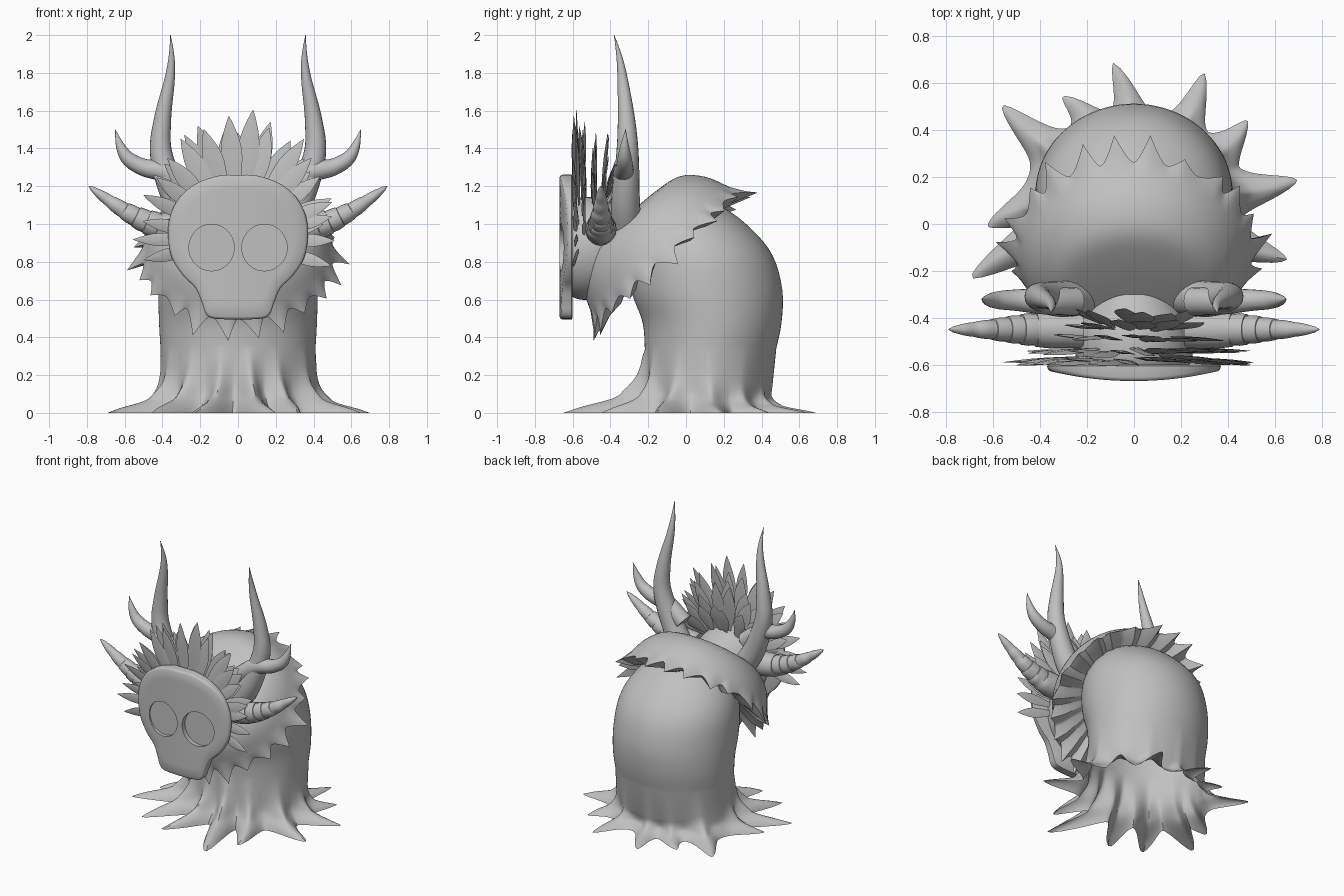
import bpy, bmesh, math, random
from math import sin, cos, pi, radians
from mathutils import Vector

if "Cube" in bpy.data.objects:
    bpy.data.objects.remove(bpy.data.objects["Cube"])

random.seed(4)
grey = bpy.data.materials.new("plain_grey")
grey.diffuse_color = (0.53, 0.53, 0.53, 1)
grey.use_nodes = True
grey.node_tree.nodes["Principled BSDF"].inputs["Base Color"].default_value = grey.diffuse_color


def finish(name, bm):
    bmesh.ops.recalc_face_normals(bm, faces=bm.faces)
    me = bpy.data.meshes.new(name)
    bm.to_mesh(me)
    bm.free()
    me.materials.append(grey)
    ob = bpy.data.objects.new(name, me)
    bpy.context.collection.objects.link(ob)
    return ob


def add_loft(bm, rings, cap_start=True, cap_end=True):
    """Skin a list of closed rings with quads."""
    rows = [[bm.verts.new(p) for p in ring] for ring in rings]
    n = len(rows[0])
    for a, b in zip(rows, rows[1:]):
        for i in range(n):
            j = (i + 1) % n
            bm.faces.new((a[i], a[j], b[j], b[i]))
    if cap_start:
        bm.faces.new(rows[0][::-1])
    if cap_end:
        bm.faces.new(rows[-1])


def spline(pts, steps, closed=False):
    """Catmull-Rom curve through tuples of any length."""
    n, out = len(pts), []
    get = (lambda i: pts[i % n]) if closed else (lambda i: pts[max(0, min(n - 1, i))])
    for i in range(n if closed else n - 1):
        p0, p1, p2, p3 = (get(i + k) for k in (-1, 0, 1, 2))
        for s in range(steps):
            t = s / steps
            out.append(tuple(
                0.5 * (2 * b + (c - a) * t + (2 * a - 5 * b + 4 * c - d) * t * t
                       + (3 * b - a - 3 * c + d) * t ** 3)
                for a, b, c, d in zip(p0, p1, p2, p3)))
    if not closed:
        out.append(pts[-1])
    return out


def horn(name, path, sides=20):
    """Round tapered tube along (x, y, z, radius) points, in both mirrored copies."""
    for side, sx in (("right", 1), ("left", -1)):
        bm, rings = bmesh.new(), []
        for i, p in enumerate(path):
            a, b = path[max(0, i - 1)], path[min(len(path) - 1, i + 1)]
            d = (Vector(b[:3]) - Vector(a[:3])).normalized()
            u = d.cross(Vector((0, 1, 0))).normalized()
            v = d.cross(u)
            r = max(p[3], 0.002)
            ring = [Vector(p[:3]) + r * (u * cos(2 * pi * k / sides) + v * sin(2 * pi * k / sides))
                    for k in range(sides)]
            rings.append([(q.x * sx, q.y, q.z) for q in ring])
        add_loft(bm, rings)
        finish(f"{name}_{side}", bm)


# Body: dome lofted down into a flared skirt with root-like tips (angle, reach, bend)
tips = [(92, .57, 7), (54, .60, 6), (26, .58, 7), (1, .70, 4), (-26, .71, 3), (120, .52, 6), (151, .68, -5),
        (187, .64, 5), (204, .78, 3), (-55, .66, -6), (-80, .81, 4), (-105, .71, -5), (-132, .74, 4)]
sections = spline([(1.12, .0, .02, .02), (1.09, 0, .19, .20), (.97, .05, .30, .33), (.83, .08, .38, .40),
                   (.65, .11, .40, .42), (.48, .138, .368, .418), (.34, .13, .348, .41)], 4)
SEG = 240
rings = [[(rx * cos(2 * pi * k / SEG), cy + ry * sin(2 * pi * k / SEG), z) for k in range(SEG)]
         for z, cy, ry, rx in sections]
for z, f, sh in spline([(.21, 0, .02), (.15, .035, .035), (.10, .12, .04), (.066, .28, .04), (.042, .52, .04),
                        (.022, .78, .04), (0, 1, .04)], 2):
    ring = []
    for k in range(SEG):
        e = 2 * pi * k / SEG
        back = max(0, sin(e))
        cx, cy = .41 * cos(e), .345 * sin(e) - sh * back
        a, base = math.atan2(cy, cx), math.hypot(cx, cy)
        out, turn = .05, 0
        for deg, r, bend in tips:
            d = abs((math.degrees(a) - deg + 180) % 360 - 180)
            w = math.exp(-(d / 6.8) ** 1.6)
            if .05 + (r - base - .05) * w > out:
                out, turn = .05 + (r - base - .05) * w, bend * w
        r = base + out * f + .12 * (out - .12) * math.exp(-((f - .14) / .14) ** 2)
        b = a + radians(turn) * f * f
        ring.append((r * cos(b), .125 + r * sin(b), z * (1 - .42 * sin(a))))
    rings.append(ring)
bm = bmesh.new()
add_loft(bm, rings, cap_end=False)
finish("body", bm)

# Hood: tilted shallow dome with a ragged rim and a pleated underside
TEETH, SUB = 22, 10
amp = [random.uniform(.03, .09) for _ in range(TEETH)]
shift = [random.uniform(-.07, .07) for _ in range(TEETH)]
for i in (TEETH // 4, TEETH * 3 // 4, 0, TEETH // 2):
    amp[i] = .085


def hood_ring(fn):
    ring = []
    for k in range(TEETH * SUB):
        q = k / SUB
        m = round(q) % TEETH
        tooth = abs(2 * (q % 1) - 1)
        a = 2 * pi * k / (TEETH * SUB) + shift[m] * tooth
        r, h = fn(tooth, amp[m])
        b = r * sin(a)
        ring.append((r * cos(a), -.065 + .74 * b - .67 * h, .785 + .67 * b + .74 * h))
    return ring


dome = spline([(.01, .36), (.2, .352), (.34, .325), (.435, .235), (.49, .12)], 4)
rings = [hood_ring(lambda t, m, r=r, h=h: (r, h)) for r, h in dome]
rings.append(hood_ring(lambda t, m: (.505 + m * t ** 1.6 * .5, .08 - m * t ** 1.6 * .55)))
rings.append(hood_ring(lambda t, m: (.505 + m * t ** 1.6, .07 - m * t ** 1.6)))
rings.append(hood_ring(lambda t, m: (.45, .07 - .035 * t)))
rings.append(hood_ring(lambda t, m: (.28, .12 - .02 * t)))
bm = bmesh.new()
add_loft(bm, rings)
finish("hood", bm)

# Head block that carries the mask
bm = bmesh.new()
rings = []
for y, s in spline([(-.30, .7), (-.40, .9), (-.47, 1), (-.56, 1), (-.61, .93)], 3):
    rings.append([(.25 * s * cos(k * pi / 24), y, .87 + .27 * s * sin(k * pi / 24)) for k in range(48)])
add_loft(bm, rings)
finish("head", bm)

# Mask: skull-shaped plate, slightly bowed, with two shallow round eye sockets
half = [(.10, 1.256), (.22, 1.215), (.31, 1.14), (.36, 1.04), (.37, .93), (.35, .82), (.29, .725),
        (.225, .66), (.19, .58), (.17, .525), (.13, .50)]
outline = spline([(0, 1.26)] + half + [(0, .495)] + [(-x, z) for x, z in half[::-1]], 4, closed=True)


def mask_ring(s, front, back=-.60):
    ring = []
    for x, z in outline:
        x, z = x * s, .9 + (z - .9) * s
        bow = -.67 + .045 * (x / .37) ** 2
        ring.append((x, bow + front if front is not None else back, z))
    return ring


bm = bmesh.new()
add_loft(bm, [mask_ring(.97, None), mask_ring(1, None, -.605), mask_ring(1, .016), mask_ring(.99, .006),
              mask_ring(.965, 0), mask_ring(.8, 0), mask_ring(.5, 0), mask_ring(.2, 0), mask_ring(.03, 0)])
mask = finish("mask", bm)
bm = bmesh.new()
for sx in (-1, 1):
    add_loft(bm, [[(sx * .14 + .12 * cos(k * pi / 24), y, .875 + .123 * sin(k * pi / 24)) for k in range(48)]
                  for y in (-.8, -.637)])
cutter = finish("eye_cutter", bm)
cutter.hide_render = True
mod = mask.modifiers.new("eyes", 'BOOLEAN')
mod.operation, mod.solver, mod.object = 'DIFFERENCE', 'EXACT', cutter
bpy.context.view_layer.objects.active = mask
bpy.ops.object.modifier_apply(modifier=mod.name)
bpy.data.objects.remove(cutter)

# Three pairs of horns
horn("tall_horn", spline([(.20, -.31, .93, .078), (.32, -.32, 1.12, .076), (.405, -.31, 1.36, .060),
                          (.40, -.315, 1.55, .046), (.363, -.335, 1.76, .028), (.352, -.352, 1.88, .016),
                          (.357, -.38, 2.0, .001)], 6))
horn("hooked_horn", spline([(.25, -.33, 1.17, .06), (.38, -.33, 1.27, .056), (.50, -.325, 1.30, .046),
                            (.58, -.325, 1.345, .038), (.622, -.325, 1.41, .024), (.65, -.32, 1.5, .001)], 6))
axis = spline([(.22, -.45, .965), (.42, -.45, .99), (.60, -.45, 1.07), (.79, -.45, 1.2)], 6)
ringed = []
for i, p in enumerate(axis):
    r = .082 * (1 - max(0, i - 4) / (len(axis) - 5)) ** .68
    ringed.append((*p, r))
    if i % 2 == 0 and 4 < i < len(axis) - 2:  # small step between horn segments
        q = Vector(p).lerp(Vector(axis[i + 1]), .08)
        ringed.append((*q, r * .92))
horn("ringed_horn", ringed)


# Feathers: flat leaf blades fanned around the mask in layers
def feather(bm, ang, r0, r1, width, y0, y1, twist):
    d = Vector((cos(ang), 0, sin(ang)))
    side = Vector((-sin(ang) * cos(twist), sin(twist), cos(ang) * cos(twist)))
    rings = []
    for t, w in spline([(0, .35), (.25, .75), (.5, 1), (.7, .86), (.88, .42), (1, .02)], 2):
        c = Vector((0, y0 + (y1 - y0) * t, .92)) + d * (r0 + (r1 - r0) * t)
        s, n = side * width * w * .5, Vector((0, .007, 0)) * (w + .1)
        rings.append([c + s, c + n, c - s, c - n])
    add_loft(bm, rings)


# layer name, first and last angle, count, length change, root y, tip y
layers = [("front", -14, 194, 18, .04, -.575, -.59), ("middle", 12, 168, 14, .0, -.54, -.55),
          ("back", 46, 134, 7, -.05, -.49, -.485), ("rear", 52, 128, 6, -.09, -.45, -.42),
          ("crown", 50, 130, 6, -.18, -.43, -.37)]
for name, a0, a1, count, grow, y0, y1 in layers:
    bm = bmesh.new()
    for i in range(count):
        ang = radians(a0 + (a1 - a0) * i / (count - 1) + random.uniform(-3, 3))
        up = max(0, sin(ang)) ** 2
        tip = .50 + .13 * up + grow + random.uniform(-.05, .025)
        feather(bm, ang, .22, tip, .07 + .045 * up, y0 + random.uniform(-.012, .012),
                y1 + random.uniform(-.015, .015), random.uniform(.05, .25))
    finish(f"feathers_{name}", bm)

bpy.ops.object.select_all(action='SELECT')
bpy.context.view_layer.objects.active = mask
bpy.ops.object.shade_smooth_by_angle(angle=radians(40))
